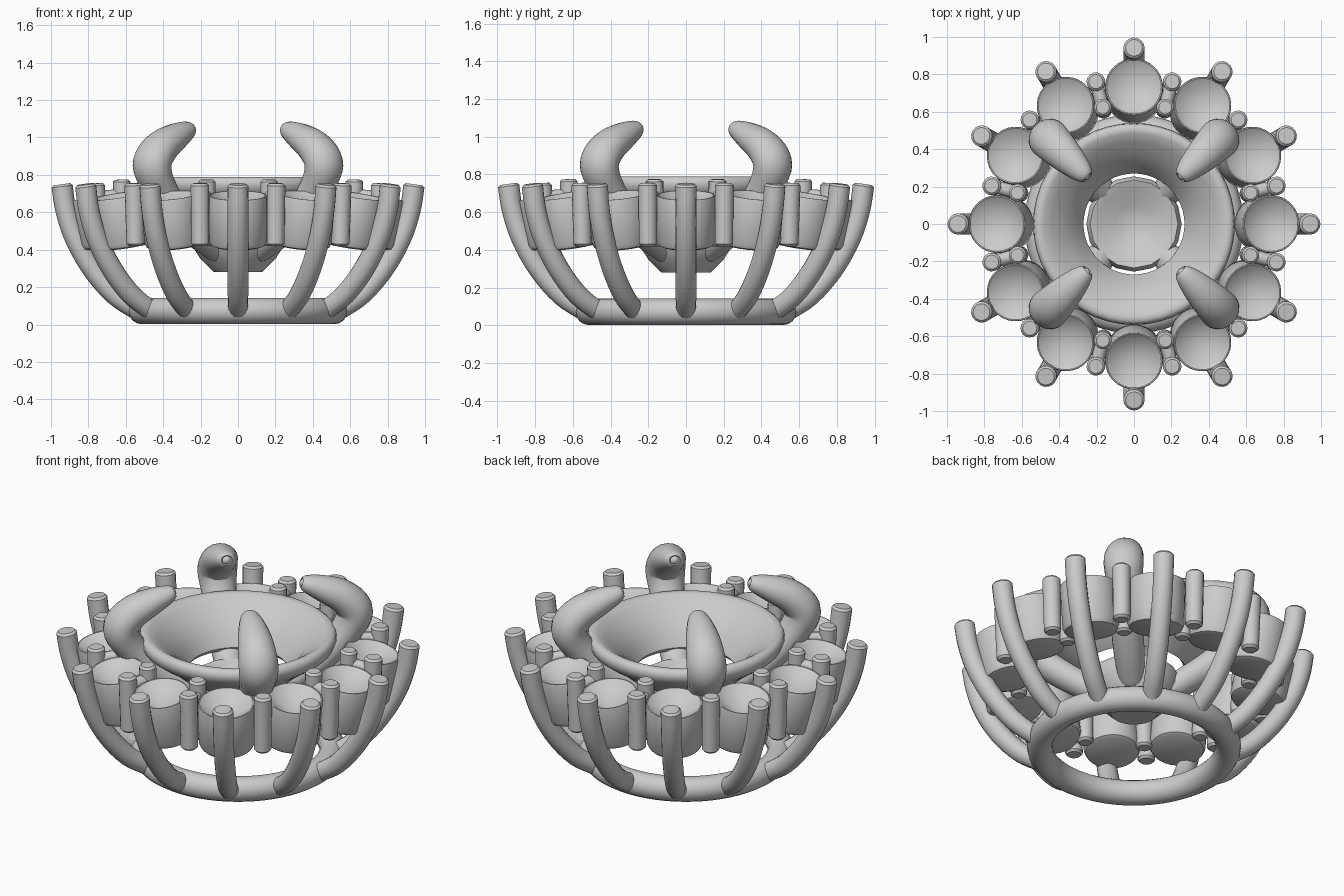
import bpy, bmesh
from math import sin, cos, pi, radians, hypot
from mathutils import Matrix, Vector

if "Cube" in bpy.data.objects:
    bpy.data.objects.remove(bpy.data.objects["Cube"])


def finish(bm, name, angle=0.0, angle_limit=35):
    """Turn a bmesh into a smooth-by-angle object rotated about z."""
    bmesh.ops.recalc_face_normals(bm, faces=bm.faces)
    bm.transform(Matrix.Rotation(angle, 4, 'Z'))
    me = bpy.data.meshes.new(name)
    bm.to_mesh(me)
    bm.free()
    ob = bpy.data.objects.new(name, me)
    bpy.context.collection.objects.link(ob)
    bpy.ops.object.select_all(action='DESELECT')
    bpy.context.view_layer.objects.active = ob
    ob.select_set(True)
    bpy.ops.object.shade_smooth_by_angle(angle=radians(angle_limit))
    return ob


def bridge(bm, rings, closed):
    """Quads between neighbouring rings; single-vertex rings become fans."""
    n = max(len(r) for r in rings)
    pairs = list(zip(rings, rings[1:]))
    if closed:
        pairs.append((rings[-1], rings[0]))
    for a, b in pairs:
        for i in range(n):
            j = (i + 1) % n
            if len(a) == 1:
                bm.faces.new((a[0], b[i], b[j]))
            elif len(b) == 1:
                bm.faces.new((a[i], a[j], b[0]))
            else:
                bm.faces.new((a[i], a[j], b[j], b[i]))


def lathe(profile, sides, closed=False):
    """Revolve (radius, z) points about z."""
    bm = bmesh.new()
    rings = []
    for r, z in profile:
        if r == 0:
            rings.append([bm.verts.new((0, 0, z))])
        else:
            rings.append([bm.verts.new((r * cos(2 * pi * i / sides), r * sin(2 * pi * i / sides), z))
                          for i in range(sides)])
    bridge(bm, rings, closed)
    return bm


def smooth_path(pts, steps):
    """Catmull-Rom interpolation of (r, z, size) points."""
    p = [Vector(q) for q in pts]
    p = [2 * p[0] - p[1]] + p + [2 * p[-1] - p[-2]]
    out = []
    for k in range(1, len(p) - 2):
        a, b, c, d = p[k - 1:k + 3]
        for s in range(steps):
            t = s / steps
            out.append(0.5 * (2 * b + (c - a) * t + (2 * a - 5 * b + 4 * c - d) * t * t
                              + (3 * b - a - 3 * c + d) * t ** 3))
    return out + [p[-2]]


def tube(pts, sides=16, steps=1, width=1.0, edge=0.012):
    """Sweep a round section along a path in the x-z plane, with eased ends."""
    path = smooth_path(pts, steps)
    bm = bmesh.new()
    rings = []
    last = len(path) - 1
    for k, q in enumerate(path):
        a, b = path[max(k - 1, 0)], path[min(k + 1, last)]
        L = hypot(b.x - a.x, b.y - a.y)
        tx, tz = (b.x - a.x) / L, (b.y - a.y) / L
        sections = [(0, q.z)]
        if k == 0:
            sections = [(0, q.z - edge), (edge, q.z)]
        elif k == last:
            sections = [(-edge, q.z), (0, q.z - edge)]
        for off, rad in sections:
            ring = []
            for i in range(sides):
                u, v = rad * cos(2 * pi * i / sides), rad * width * sin(2 * pi * i / sides)
                ring.append(bm.verts.new((q.x + tx * off - tz * u, v, q.y + tz * off + tx * u)))
            rings.append(ring)
    bridge(bm, rings, False)
    bm.faces.new(rings[0])
    bm.faces.new(rings[-1])
    return bm


# Base ring
finish(lathe([(0.515 + 0.07 * cos(2 * pi * i / 16), 0.072 + 0.07 * sin(2 * pi * i / 16))
              for i in range(16)], 64, closed=True), "base_ring")

# Outer ribs and tilted cups
RIB = [(0.53, 0.07, 0.052), (0.66, 0.16, 0.055), (0.78, 0.30, 0.056),
       (0.87, 0.46, 0.056), (0.92, 0.61, 0.056), (0.942, 0.75, 0.057)]
CUP = [(0, 0), (0.125, 0), (0.145, 0.008), (0.155, 0.03), (0.155, 0.268),
       (0.152, 0.276), (0.146, 0.276), (0, 0.17)]
for i in range(12):
    a = i * pi / 6
    finish(tube(RIB, steps=4), f"rib_{i}", a)
    cup = lathe(CUP, 32)
    cup.transform(Matrix.Translation((0.685, 0, 0.418)) @ Matrix.Rotation(radians(10), 4, 'Y'))
    finish(cup, f"cup_{i}", a)

# Pairs of pegs between the cups, with a short link
for i in range(12):
    a = (i + 0.5) * pi / 6
    finish(tube([(0.775, 0.42, 0.048), (0.788, 0.755, 0.05)]), f"outer_peg_{i}", a)
    finish(tube([(0.63, 0.42, 0.045), (0.645, 0.775, 0.047)]), f"inner_peg_{i}", a)
    finish(tube([(0.64, 0.69, 0.035), (0.78, 0.68, 0.035)], 12), f"peg_link_{i}", a)

# Funnel-shaped collar
COLLAR = [(0.27, 0.56), (0.31, 0.63), (0.37, 0.70), (0.44, 0.755), (0.485, 0.785),
          (0.515, 0.79), (0.535, 0.775), (0.54, 0.745), (0.525, 0.71), (0.48, 0.675),
          (0.40, 0.62), (0.33, 0.56), (0.29, 0.535)]
finish(lathe(COLLAR, 48, closed=True), "collar", 0, 50)

# Low-poly central dish
finish(lathe([(0, 0.28), (0.13, 0.28), (0.20, 0.35), (0.245, 0.42), (0.255, 0.48),
              (0.235, 0.515), (0.19, 0.50), (0.10, 0.45), (0, 0.43)], 16), "dish", 0, 40)

# Four claws rising from the dish and curling over the collar
CLAW = [(0.14, 0.38, 0.06), (0.30, 0.48, 0.075), (0.47, 0.60, 0.08), (0.59, 0.73, 0.085),
        (0.65, 0.85, 0.098), (0.59, 0.94, 0.092), (0.48, 1.00, 0.075),
        (0.38, 1.04, 0.048), (0.345, 1.052, 0.022)]
for i in range(4):
    finish(tube(CLAW, 20, 5, 1.12), f"claw_{i}", (i + 0.5) * pi / 2, 60)
